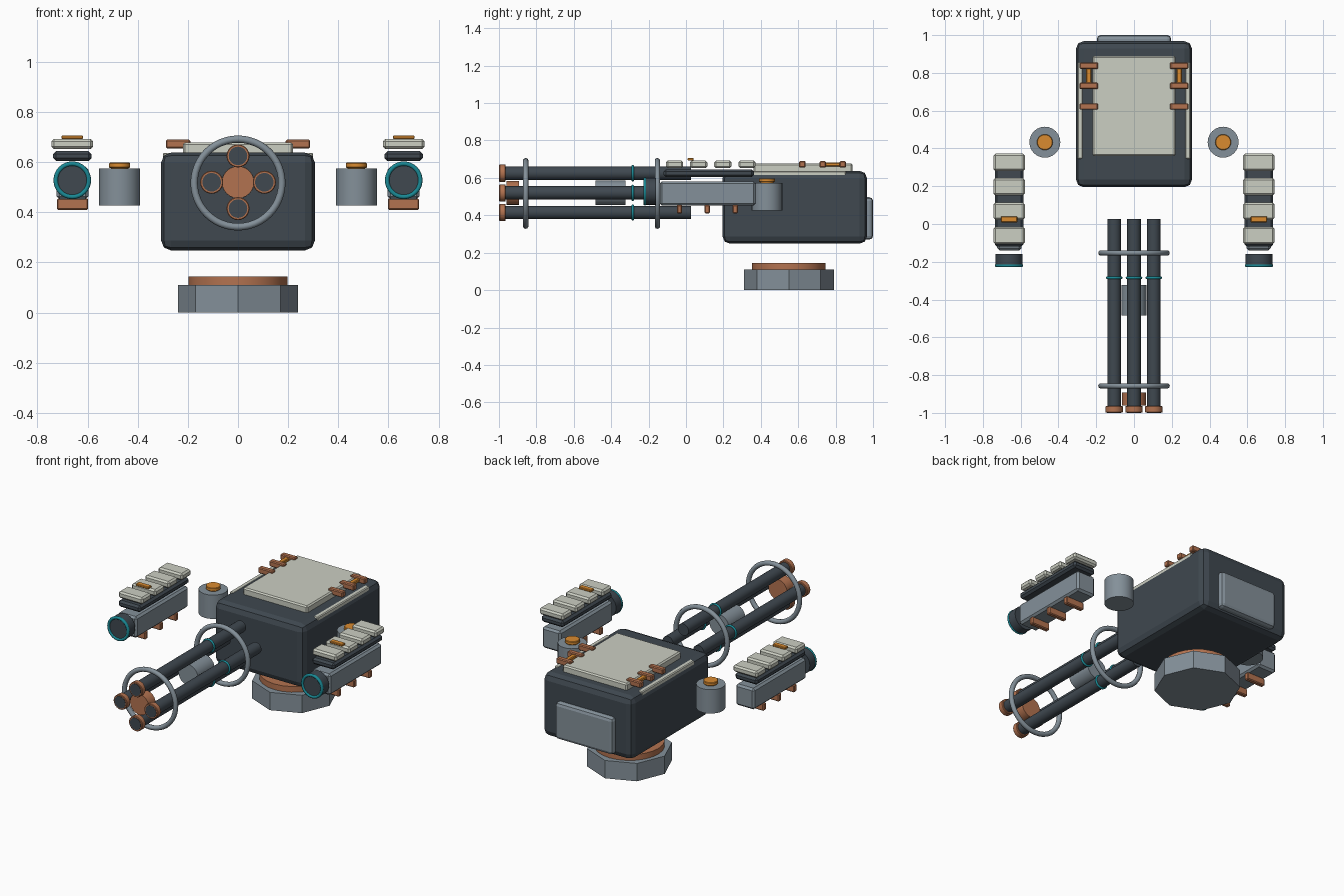
import bpy
from math import radians, pi

if "Cube" in bpy.data.objects:
    bpy.data.objects.remove(bpy.data.objects["Cube"])


def mat(name, rgb):
    m = bpy.data.materials.new(name)
    m.diffuse_color = (*rgb, 1)
    m.use_nodes = True
    m.node_tree.nodes["Principled BSDF"].inputs["Base Color"].default_value = m.diffuse_color
    return m


DARK = mat("dark_steel", (0.05, 0.065, 0.08))
SLATE = mat("slate", (0.23, 0.28, 0.32))
LIGHT = mat("pale_panel", (0.6, 0.62, 0.54))
COPPER = mat("copper", (0.45, 0.17, 0.08))
ORANGE = mat("orange", (0.7, 0.26, 0.03))
TEAL = mat("teal", (0.01, 0.25, 0.3))


def finish(name, m):
    o = bpy.context.object
    o.name = name
    o.data.materials.append(m)
    return o


def box(name, x, y, z, m, bevel=0.006, seg=1):
    """Box from (min, max) ranges."""
    bpy.ops.mesh.primitive_cube_add(size=1, location=[sum(r) / 2 for r in (x, y, z)])
    o = finish(name, m)
    o.scale = [abs(r[1] - r[0]) for r in (x, y, z)]
    bpy.ops.object.transform_apply(location=False, rotation=False, scale=True)
    if bevel:
        b = o.modifiers.new("bevel", 'BEVEL')
        b.width = bevel
        b.segments = seg
    return o


def cyl(name, c, r, span, axis, m, sides=24, bevel=0):
    """Cylinder along y or z; c holds the two other coordinates."""
    mid, depth = sum(span) / 2, span[1] - span[0]
    loc = (c[0], mid, c[1]) if axis == 'y' else (c[0], c[1], mid)
    rot = (pi / 2, 0, 0) if axis == 'y' else (0, 0, 0)
    bpy.ops.mesh.primitive_cylinder_add(vertices=sides, radius=r, depth=depth,
                                        location=loc, rotation=rot)
    o = finish(name, m)
    if bevel:
        o.modifiers.new("bevel", 'BEVEL').width = bevel
    bpy.ops.object.shade_smooth_by_angle(angle=radians(30))
    return o


def ring(name, loc, major, minor, m, sides=40):
    """Torus around the y axis."""
    bpy.ops.mesh.primitive_torus_add(major_radius=major, minor_radius=minor,
                                     major_segments=sides, minor_segments=10,
                                     location=loc, rotation=(pi / 2, 0, 0))
    finish(name, m)
    bpy.ops.object.shade_smooth_by_angle(angle=radians(60))


# Pedestal: octagonal foot and turning ring
cyl("base", (0, 0.55), 0.24, (0, 0.11), 'z', SLATE, 8)
cyl("turntable_ring", (0, 0.55), 0.197, (0.105, 0.145), 'z', COPPER, 24)

# Main housing with top plate and rear hatch
box("housing", (-0.307, 0.307), (0.195, 0.968), (0.248, 0.638), DARK, 0.04, 2)
box("top_plate", (-0.22, 0.22), (0.36, 0.89), (0.62, 0.678), LIGHT, 0.008)
box("rear_hatch", (-0.197, 0.197), (0.94, 1.0), (0.27, 0.497), SLATE, 0.02, 2)

# Four barrels around a central hub
for dx, dz in ((0.105, 0), (-0.105, 0), (0, 0.105), (0, -0.105)):
    c = (dx, 0.52 + dz)
    cyl("barrel", c, 0.036, (-0.999, 0.027), 'y', DARK)
    cyl("muzzle_collar", c, 0.046, (-0.9975, -0.963), 'y', COPPER, 24, 0.003)
    bpy.context.object.location.y -= 0.001
    ring("barrel_band", (c[0], -0.285, c[1]), 0.037, 0.007, TEAL, 24)
    bpy.ops.object.select_all(action='DESELECT')
    # dark bore face, flush with the collar
    cyl("bore", c, 0.037, (-1.0, -0.98), 'y', DARK)
cyl("front_hub", (0, 0.52), 0.064, (-0.96, -0.893), 'y', COPPER)
cyl("middle_hub", (0, 0.52), 0.066, (-0.485, -0.323), 'y', SLATE)
for y in (-0.153, -0.857):
    ring("barrel_hoop", (0, y, 0.517), 0.175, 0.0145, SLATE, 48)

for s in (-1, 1):
    def X(a, b):
        return sorted((s * a, s * b))

    # Housing trim: edge strip, clips and latch bar
    box("edge_strip", X(0.27, 0.3), (0.345, 0.855), (0.6, 0.637), LIGHT, 0.005)
    for y in (0.622, 0.731, 0.838):
        box("top_clip", X(0.19, 0.288), (y - 0.017, y + 0.017), (0.655, 0.69), COPPER, 0.005)
    box("latch_bar", X(0.226, 0.254), (0.715, 0.83), (0.662, 0.682), ORANGE, 0.004)

    # Canister with orange cap
    c = (s * 0.472, 0.433)
    cyl("canister", c, 0.082, (0.427, 0.574), 'z', SLATE)
    cyl("canister_neck", c, 0.035, (0.57, 0.585), 'z', ORANGE)
    cyl("canister_cap", c, 0.042, (0.577, 0.598), 'z', ORANGE, 24, 0.003)

    # Side pod: body, spine, tiles, lens and under-pads
    box("pod_body", X(0.596, 0.724), (-0.14, 0.373), (0.452, 0.582), SLATE, 0.012)
    box("pod_spine", X(0.585, 0.737), (-0.12, 0.363), (0.604, 0.645), DARK, 0.012)
    for i in range(4):
        y = -0.061 + 0.129 * i
        box("pod_tile", X(0.578, 0.744), (y - 0.046, y + 0.046), (0.652, 0.693), LIGHT, 0.01)
    box("pod_marker", X(0.618, 0.704), (0.009, 0.041), (0.693, 0.707), ORANGE, 0.003)
    for y in (-0.035, 0.113, 0.263):
        box("pod_pad", X(0.598, 0.722), (y - 0.014, y + 0.014), (0.41, 0.456), COPPER, 0.005)
    cyl("pod_lens", (s * 0.661, 0.528), 0.072, (-0.222, -0.16), 'y', DARK, 24)
    ring("pod_lens_rim", (s * 0.661, -0.22, 0.528), 0.066, 0.009, TEAL, 32)
